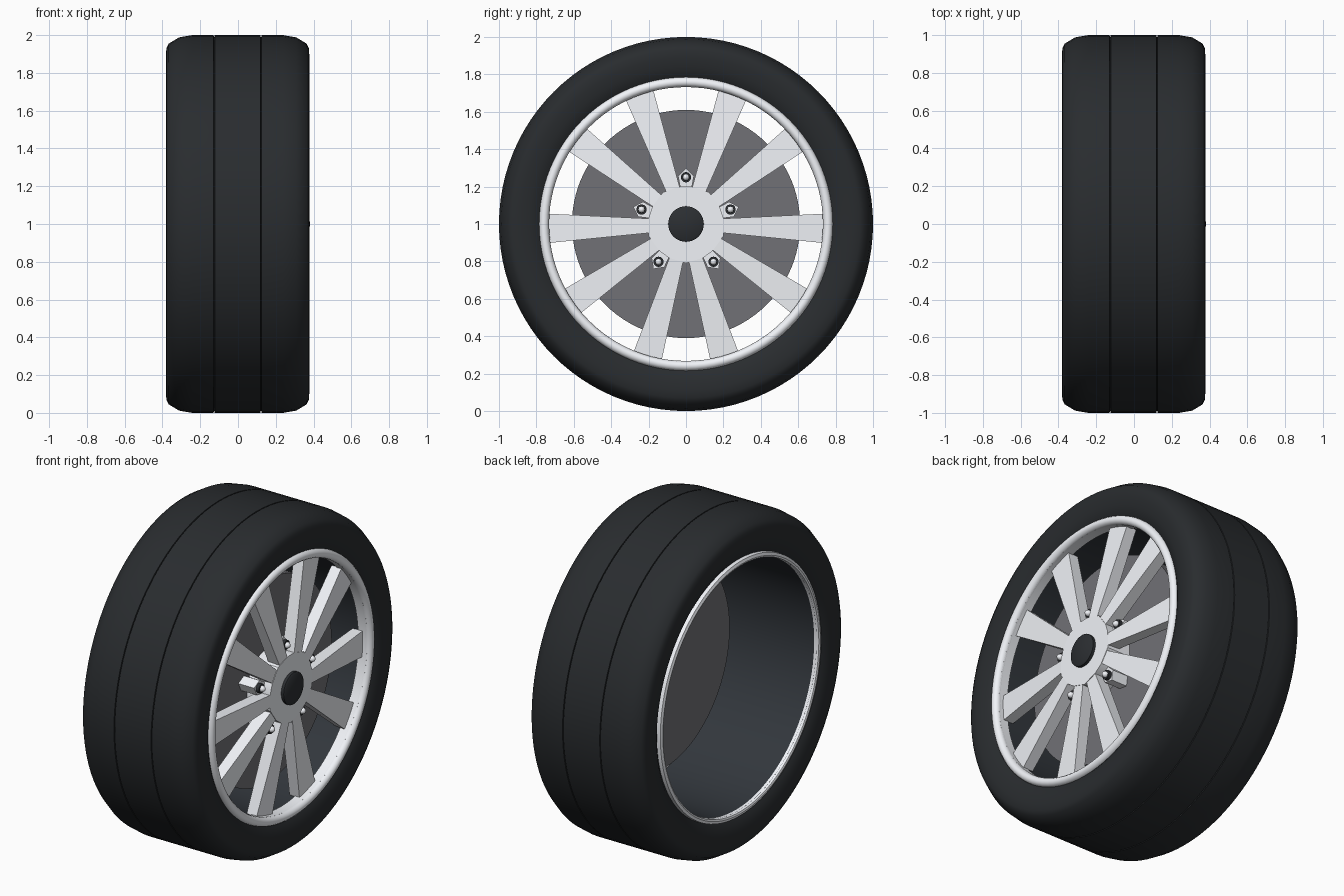
import bpy, bmesh
from math import sin, cos, pi, radians

if "Cube" in bpy.data.objects:
    bpy.data.objects.remove(bpy.data.objects["Cube"])


def material(name, rgb):
    m = bpy.data.materials.new(name)
    m.diffuse_color = (*rgb, 1)
    m.use_nodes = True
    m.node_tree.nodes["Principled BSDF"].inputs["Base Color"].default_value = m.diffuse_color
    return m


RUBBER = material("rubber", (0.022, 0.025, 0.028))
BARREL = material("dark_metal", (0.032, 0.038, 0.046))
ALLOY = material("alloy", (0.88, 0.9, 0.94))
STEEL = material("steel", (0.165, 0.165, 0.18))
BLACK = material("black", (0.025, 0.028, 0.032))


def finish(bm, name, mat, angle=35):
    bmesh.ops.remove_doubles(bm, verts=bm.verts, dist=1e-5)
    bmesh.ops.recalc_face_normals(bm, faces=bm.faces)
    me = bpy.data.meshes.new(name)
    bm.to_mesh(me)
    bm.free()
    me.materials.append(mat)
    ob = bpy.data.objects.new(name, me)
    bpy.context.collection.objects.link(ob)
    bpy.ops.object.select_all(action='DESELECT')
    ob.select_set(True)
    bpy.context.view_layer.objects.active = ob
    bpy.ops.object.shade_smooth_by_angle(angle=radians(angle))
    return ob


def lathe(name, profile, mat, segs=96, cy=0, cz=1, closed=True, angle=35):
    """Spin an (x, radius) profile around an axis parallel to x."""
    bm = bmesh.new()
    rings = [[bm.verts.new((x, cy + r * cos(2 * pi * i / segs), cz + r * sin(2 * pi * i / segs)))
              for x, r in profile] for i in range(segs)]
    n = len(profile)
    for i in range(segs):
        a, b = rings[i], rings[(i + 1) % segs]
        for j in range(n if closed else n - 1):
            k = (j + 1) % n
            if profile[j][1] == 0:
                bm.faces.new((a[j], a[k], b[k]))
            elif profile[k][1] == 0:
                bm.faces.new((a[j], a[k], b[j]))
            else:
                bm.faces.new((a[j], a[k], b[k], b[j]))
    return finish(bm, name, mat, angle)


def place(x, u, v, th):
    """Point at lateral u and radial v in the frame of spoke-pair angle th."""
    return (x, v * cos(th) + u * sin(th), 1 + v * sin(th) - u * cos(th))


def prism(name, front, back, th, mat):
    """Loft between two matching (x, u, v) outlines."""
    bm = bmesh.new()
    f = [bm.verts.new(place(*p, th)) for p in front]
    b = [bm.verts.new(place(*p, th)) for p in back]
    bm.faces.new(f)
    bm.faces.new(b[::-1])
    for i in range(len(f)):
        j = (i + 1) % len(f)
        bm.faces.new((f[i], b[i], b[j], f[j]))
    return finish(bm, name, mat, 20)


# Tyre: mirrored half profile with two thin tread grooves
half = [(0.33, 0.75), (0.345, 0.775), (0.362, 0.80), (0.374, 0.84), (0.38, 0.89), (0.377, 0.93),
        (0.365, 0.955), (0.31, 0.988), (0.24, 1.0), (0.127, 1.0), (0.1255, 0.99), (0.1225, 0.99), (0.121, 1.0)]
lathe("tyre", [(x - 0.002, r) for x, r in half + [(-x, r) for x, r in reversed(half)]], RUBBER)

# Rim barrel and rounded lips
lathe("rim_barrel", [(0.32, 0.74), (-0.355, 0.74), (-0.355, 0.752), (0.32, 0.752)], BARREL)
lip = [(0.345 + 0.03 * sin(a), 0.759 + 0.027 * cos(a))
       for a in [i * 2 * pi / 12 for i in range(12)]]
lathe("front_rim_lip", lip, ALLOY, angle=60)
lathe("front_rim_seat", [(0.35, 0.733), (0.29, 0.733), (0.29, 0.745), (0.35, 0.745)], ALLOY)
lathe("back_rim_lip", [(-0.34, 0.738), (-0.368, 0.742), (-0.372, 0.752), (-0.366, 0.768),
                       (-0.34, 0.77)], ALLOY)

# Brake disc
lathe("brake_disc", [(0.135, 0), (0.135, 0.61), (0.2, 0.61), (0.2, 0)], STEEL, closed=False)

# Hub with a flat notch at each nut
outline = []
for i in range(5):
    th = pi / 2 + i * 2 * pi / 5
    for u, v in ((0.03, 0.2), (-0.03, 0.2)):
        _, y, z = place(0, u, v, th)
        outline.append((y, z - 1))
    outline.append((0.21 * cos(th + pi / 5), 0.21 * sin(th + pi / 5)))
prism("hub", [(0.355, y, z) for y, z in outline], [(0.2, y, z) for y, z in outline], pi / 2, ALLOY)
lathe("centre_cap", [(0.34, 0), (0.34, 0.095), (0.372, 0.095), (0.379, 0.085), (0.38, 0)],
      BLACK, 48, closed=False)

# Paired spokes, nut pads and wheel nuts
for i in range(5):
    th = pi / 2 + i * 2 * pi / 5
    for s in (1, -1):
        front = [(0.354, 0.025, 0.165), (0.354, 0.095, 0.147), (0.32, 0.322, 0.664), (0.32, 0.175, 0.716)]
        back = [(0.275, 0.025, 0.165), (0.275, 0.09, 0.147), (0.25, 0.317, 0.666), (0.25, 0.18, 0.714)]
        prism("spoke", [(x, s * u, v) for x, u, v in front],
              [(x, s * u, v) for x, u, v in back], th, ALLOY)
    pad = [(-0.03, 0.19), (0.03, 0.19), (0.042, 0.255), (0, 0.297), (-0.042, 0.255)]
    prism("nut_pad", [(0.305, u, v) for u, v in pad], [(0.2, u, v) for u, v in pad], th, ALLOY)
    _, cy, cz = place(0, 0, 0.25, th)
    lathe("wheel_nut", [(0.29, 0), (0.29, 0.028), (0.325, 0.028), (0.325, 0)], BLACK, 12, cy, cz, False)
    lathe("nut_tip", [(0.32, 0.018), (0.335, 0.018), (0.345, 0.01), (0.348, 0)], ALLOY, 12, cy, cz, False, 60)
